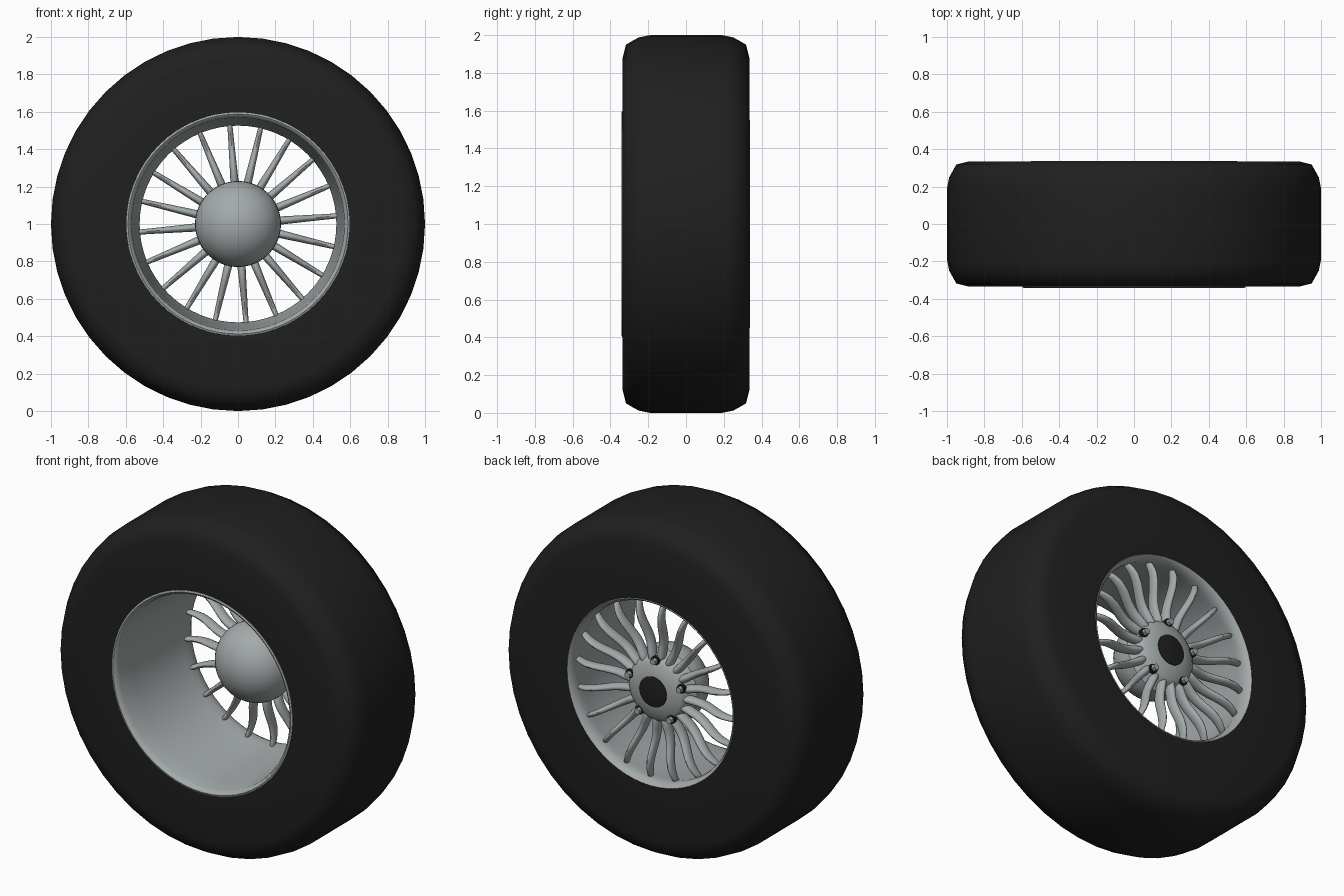
import bpy, bmesh, math
from mathutils import Matrix, Vector

cube = bpy.data.objects.get("Cube")
if cube:
    bpy.data.objects.remove(cube)


def material(name, rgb, rough):
    m = bpy.data.materials.new(name)
    m.use_nodes = True
    m.diffuse_color = (*rgb, 1)
    node = m.node_tree.nodes["Principled BSDF"]
    node.inputs["Base Color"].default_value = (*rgb, 1)
    node.inputs["Roughness"].default_value = rough
    return m


rubber = material("black rubber", (0.014, 0.014, 0.014), 0.8)
alloy = material("grey alloy", (0.37, 0.40, 0.40), 0.5)
CENTRE = Vector((0, 0, 1))


def finish(bm, name, mat, angle=40):
    """Turn a bmesh into a smooth-shaded object at the wheel centre."""
    bmesh.ops.recalc_face_normals(bm, faces=bm.faces)
    mesh = bpy.data.meshes.new(name)
    bm.to_mesh(mesh)
    bm.free()
    obj = bpy.data.objects.new(name, mesh)
    obj.location = CENTRE
    mesh.materials.append(mat)
    bpy.context.collection.objects.link(obj)
    bpy.ops.object.select_all(action='DESELECT')
    obj.select_set(True)
    bpy.context.view_layer.objects.active = obj
    bpy.ops.object.shade_smooth_by_angle(angle=math.radians(angle))
    return obj


def lathe(name, profile, mat, steps, closed=False, angle=40):
    """Revolve (y, radius) points about the axle."""
    bm = bmesh.new()
    verts = [bm.verts.new((r, y, 0)) for y, r in profile]
    ends = verts[1:] + verts[:1] if closed else verts[1:]
    edges = [bm.edges.new(pair) for pair in zip(verts, ends)]
    bmesh.ops.spin(bm, geom=verts + edges, cent=(0, 0, 0), axis=(0, 1, 0),
                   angle=math.tau, steps=steps, use_duplicate=False)
    bmesh.ops.remove_doubles(bm, verts=bm.verts, dist=0.0005)
    return finish(bm, name, mat, angle)


# Tyre: flat sidewalls and rounded shoulders, hollow towards the rim
shoulder = [(0.335, 0.88), (0.318, 0.95), (0.25, 0.988), (0.19, 1.0)]
tyre = ([(-0.335, 0.592)] + [(-y, r) for y, r in shoulder]
        + shoulder[::-1] + [(0.335, 0.553), (0.30, 0.55), (-0.30, 0.585)])
lathe("tyre", tyre, rubber, 48, closed=True, angle=50)

# Rim barrel: rolled front lip, tapering to a narrow back flange
barrel = [(-0.32, 0.60), (-0.338, 0.597), (-0.342, 0.588), (-0.335, 0.577),
          (-0.31, 0.569), (-0.20, 0.562), (0.05, 0.548), (0.24, 0.532),
          (0.28, 0.526), (0.31, 0.53), (0.33, 0.54), (0.338, 0.549), (0.33, 0.557),
          (0.29, 0.555), (0.0, 0.57)]
lathe("rim_barrel", barrel, alloy, 64, closed=True)

# Hub: domed inside, shallow cone outside
dome = [(0.17 - 0.21 * math.cos(a), 0.23 * math.sin(a))
        for a in (math.pi / 2 * i / 10 for i in range(11))]
hub = dome + [(0.215, 0.225), (0.235, 0.20), (0.275, 0.185), (0.29, 0.165),
              (0.31, 0.095), (0.312, 0)]
lathe("hub", hub, alloy, 48)
lathe("centre_cap", [(0.307, 0.09), (0.314, 0.09), (0.316, 0.084), (0.316, 0)], rubber, 32)

# Spokes: curved blades, each ring is (radius, y, half width, half depth)
RINGS = [(0.15, 0.255, 0.024, 0.030), (0.21, 0.25, 0.024, 0.036),
         (0.27, 0.238, 0.022, 0.036), (0.33, 0.25, 0.020, 0.036),
         (0.40, 0.278, 0.018, 0.036), (0.46, 0.288, 0.016, 0.032),
         (0.51, 0.275, 0.015, 0.026), (0.54, 0.262, 0.014, 0.022)]
SPOKES, SIDES = 20, 10
bm = bmesh.new()
for s in range(SPOKES):
    turn = Matrix.Rotation(-math.radians(4.7) - math.tau * s / SPOKES, 3, 'Y')
    loops = []
    for r, y, w, d in RINGS:
        angles = [math.tau * k / SIDES for k in range(SIDES)]
        loops.append([bm.verts.new(turn @ Vector((r, y + d * math.cos(a), w * math.sin(a))))
                      for a in angles])
    for low, high in zip(loops, loops[1:]):
        for k in range(SIDES):
            n = (k + 1) % SIDES
            bm.faces.new((low[k], low[n], high[n], high[k]))
    bm.faces.new(loops[0])
    bm.faces.new(loops[-1])
spokes = finish(bm, "spokes", alloy, 60)
spokes.modifiers.new("soften", 'SUBSURF').levels = 1


# Five wheel nuts, each standing in a dark round seat
def studs(name, mat, radius, sides, y, depth):
    bm = bmesh.new()
    for i in range(5):
        a = math.pi / 2 + math.tau * i / 5
        place = Matrix.Translation((0.178 * math.cos(a), y, 0.178 * math.sin(a)))
        bmesh.ops.create_cone(bm, cap_ends=True, segments=sides, radius1=radius,
                              radius2=radius, depth=depth,
                              matrix=place @ Matrix.Rotation(math.pi / 2, 4, 'X'))
    finish(bm, name, mat)


studs("nut_seats", rubber, 0.026, 16, 0.283, 0.02)
studs("wheel_nuts", alloy, 0.019, 6, 0.295, 0.04)
